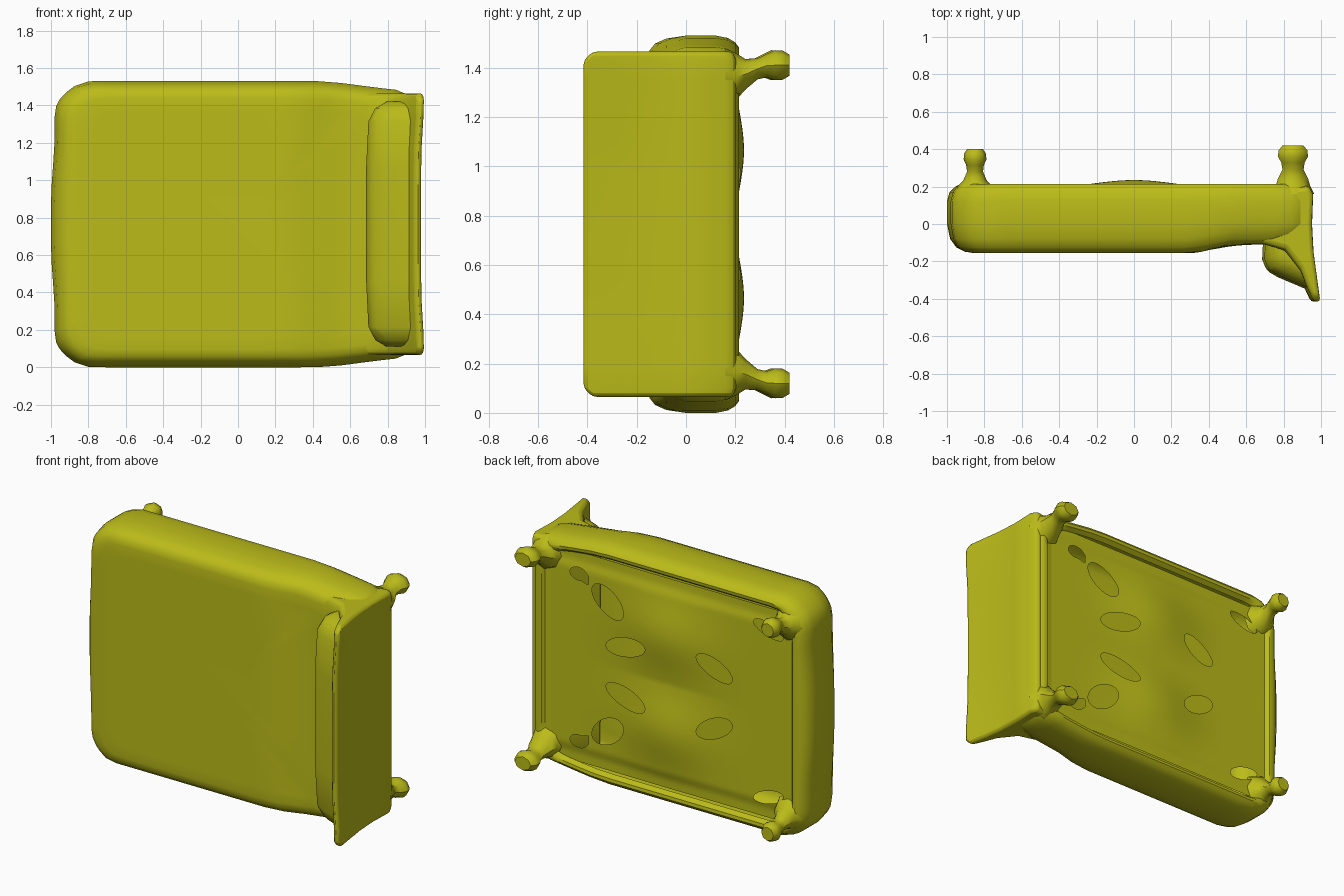
import bpy, bmesh, math
from mathutils import Vector

if "Cube" in bpy.data.objects:
    bpy.data.objects.remove(bpy.data.objects["Cube"])

ZC = 0.765  # middle of the bed's width (it lies on its side)
mat = bpy.data.materials.new("olive_yellow")
mat.diffuse_color = (0.5, 0.5, 0.01, 1)
mat.use_nodes = True
mat.node_tree.nodes["Principled BSDF"].inputs["Base Color"].default_value = mat.diffuse_color


def smooth(a, b, x):
    t = min(1, max(0, (x - a) / (b - a)))
    return t * t * (3 - 2 * t)


def finish(name, bm, angle=40):
    bmesh.ops.recalc_face_normals(bm, faces=bm.faces)
    me = bpy.data.meshes.new(name)
    bm.to_mesh(me)
    bm.free()
    ob = bpy.data.objects.new(name, me)
    bpy.context.collection.objects.link(ob)
    me.materials.append(mat)
    bpy.ops.object.select_all(action='DESELECT')
    ob.select_set(True)
    bpy.context.view_layer.objects.active = ob
    bpy.ops.object.shade_smooth_by_angle(angle=math.radians(angle))
    return ob


def loft(name, rings, cap_start=True, cap_end=True, angle=40):
    bm = bmesh.new()
    vr = [[bm.verts.new(p) for p in r] for r in rings]
    for a, b in zip(vr, vr[1:]):
        n = len(a)
        for i in range(n):
            bm.faces.new((a[i], a[(i + 1) % n], b[(i + 1) % n], b[i]))
    if cap_start:
        bm.faces.new(vr[0])
    if cap_end:
        bm.faces.new(vr[-1])
    return finish(name, bm, angle)


def body_ring(y, inset, n=20):
    """Rounded rectangle in x/z, slightly narrower towards the headboard."""
    hx, hz = 0.965 - inset, 0.765 - inset * 0.8
    r = min(0.13, hx * 0.3, hz * 0.3)
    pts = []
    corners = [(-1, -1), (1, -1), (1, 1), (-1, 1)]
    for k in range(4):
        a, b = corners[k], corners[(k + 1) % 4]
        for i in range(n):
            t = (1 - math.cos(math.pi * i / n)) / 2
            p = Vector(((a[0] + (b[0] - a[0]) * t) * hx, (a[1] + (b[1] - a[1]) * t) * hz))
            core = Vector((max(r - hx, min(hx - r, p.x)), max(r - hz, min(hz - r, p.y))))
            p = core + (p - core).normalized() * r
            x, z = p.x - 0.015, p.y
            z *= 1 - 0.06 * smooth(0.4, 0.9, x) - 0.07 * smooth(-0.78, -0.98, x)
            x -= 0.02 * smooth(-0.9, -0.98, x) * smooth(0.5, 0.1, abs(z))
            yy = y + (0.045 * smooth(0.3, 0.55, x) if y < -0.05 else 0)
            pts.append((x, yy, z + ZC))
    return pts


# Mattress and frame shell: front face, rounded sides, back rim
profile = [(-0.155, s) for s in (0.74, 0.6, 0.45, 0.3, 0.2, 0.12)]
profile += [(-0.148, 0.075), (-0.125, 0.04), (-0.08, 0.015), (0.0, 0.0), (0.12, 0.0),
            (0.17, 0.012), (0.2, 0.035), (0.215, 0.06), (0.212, 0.085), (0.185, 0.11)]
loft("mattress_shell", [body_ring(*p) for p in profile], cap_end=False)

# Underside panel with torn openings, mirrored across the width
holes = []   # x, z offset, half length, half width, tilt
for x, dz, a, b, tilt in [(0.41, 0.41, 0.13, 0.075, 0.6), (0.28, 0.16, 0.15, 0.06, -0.25),
                          (-0.34, 0.19, 0.13, 0.06, 0.45), (0.62, 0.53, 0.06, 0.04, 0.0),
                          (-0.71, 0.53, 0.11, 0.04, 0.3)]:
    holes += [(x, ZC + dz, a, b, tilt), (x, ZC - dz, a, b, -tilt)]


def hole_pos(p, h):
    c, s = math.cos(h[4]), math.sin(h[4])
    dx, dz = p.x - h[0], p.z - h[1]
    return (dx * c + dz * s) / h[2], (dz * c - dx * s) / h[3]


bm = bmesh.new()
NX, NZ = 96, 72
grid = [[bm.verts.new((-0.89 + 1.75 * i / NX, 0, 0.10 + 1.33 * j / NZ))
         for j in range(NZ + 1)] for i in range(NX + 1)]
for i in range(NX):
    for j in range(NZ):
        bm.faces.new((grid[i][j], grid[i + 1][j], grid[i + 1][j + 1], grid[i][j + 1]))
gone = [f for f in bm.faces
        if any(math.hypot(*hole_pos(f.calc_center_median(), h)) < 1 for h in holes)]
bmesh.ops.delete(bm, geom=gone, context='FACES')
for v in bm.verts:
    if v.is_boundary:  # snap torn edges onto smooth ovals
        for h in holes:
            u, w = hole_pos(v.co, h)
            d = math.hypot(u, w)
            if 0.01 < d < 1.6:
                u, w = u / d * h[2], w / d * h[3]
                c, s = math.cos(h[4]), math.sin(h[4])
                v.co.x, v.co.z = h[0] + u * c - w * s, h[1] + u * s + w * c
for v in bm.verts:  # gentle swells in the panel
    x, dz = v.co.x, abs(v.co.z - ZC)
    v.co.y = 0.19 + 0.045 * math.exp(-(x / 0.3) ** 2 - ((dz - 0.3) / 0.22) ** 2)
    v.co.y -= 0.012 * smooth(0.55, 0.62, dz)
finish("underside_panel", bm)


# Parts extruded across the width with softened, tapering ends
def extrude_z(name, prof, stations, cx, cy, flare=0.0, bevel=0.02):
    rings = []
    for dz, k in stations:
        rings.append([(cx + (x - cx) * k + flare * smooth(0.3, 0.66, abs(dz)) * smooth(0, -0.4, y),
                       cy + (y - cy) * k, ZC + dz) for x, y in prof])
    ob = loft(name, rings, angle=50)
    m = ob.modifiers.new("soft_edges", 'BEVEL')
    m.width, m.segments, m.angle_limit = bevel, 2, math.radians(35)
    return ob


headboard = [(0.80, 0.19), (0.935, 0.205), (0.958, 0.16), (0.952, 0.0), (0.955, -0.15), (0.965, -0.28),
             (0.98, -0.415), (0.945, -0.415), (0.915, -0.35), (0.88, -0.25), (0.80, -0.14), (0.66, -0.10)]
side = [(0.70, 0.92), (0.665, 1.0), (0.58, 1.0), (0.4, 1.0), (0.2, 1.0)]
extrude_z("headboard", headboard, [(-d, k) for d, k in side] + side[::-1], 0.9, 0.05, 0.016)

pillow = [(0.69, -0.09), (0.685, -0.19), (0.71, -0.25), (0.77, -0.285), (0.90, -0.34),
          (0.945, -0.36), (0.95, -0.1)]
side = [(0.655, 0.55), (0.62, 0.8), (0.55, 0.95), (0.3, 1.0)]
extrude_z("pillow_bolster", pillow, [(-d, k) for d, k in side] + side[::-1], 0.93, -0.12)

# Four knobbly legs with flared necks
leg_profile = [(0.16, 0.12), (0.205, 0.095), (0.235, 0.065), (0.28, 0.045), (0.315, 0.05),
               (0.345, 0.064), (0.375, 0.062), (0.40, 0.045)]
for end, lx, w, top in (("foot", -0.85, 0.95, 0.40), ("head", 0.85, 1.25, 0.42)):
    for sgn, sname in ((-1, "lower"), (1, "upper")):
        rings = []
        for y, r in leg_profile:
            yy = 0.16 + (y - 0.16) * (top - 0.16) / 0.24
            rx = r * (w if y > 0.22 else 0.95)
            zc = ZC + sgn * (0.60 + 0.045 * smooth(0.2, 0.33, y))
            rings.append([(lx + rx * math.cos(a), yy, zc + r * 0.95 * math.sin(a))
                          for a in [math.tau * i / 8 for i in range(8)]])
        loft(f"{end}_leg_{sname}", rings, angle=45)
